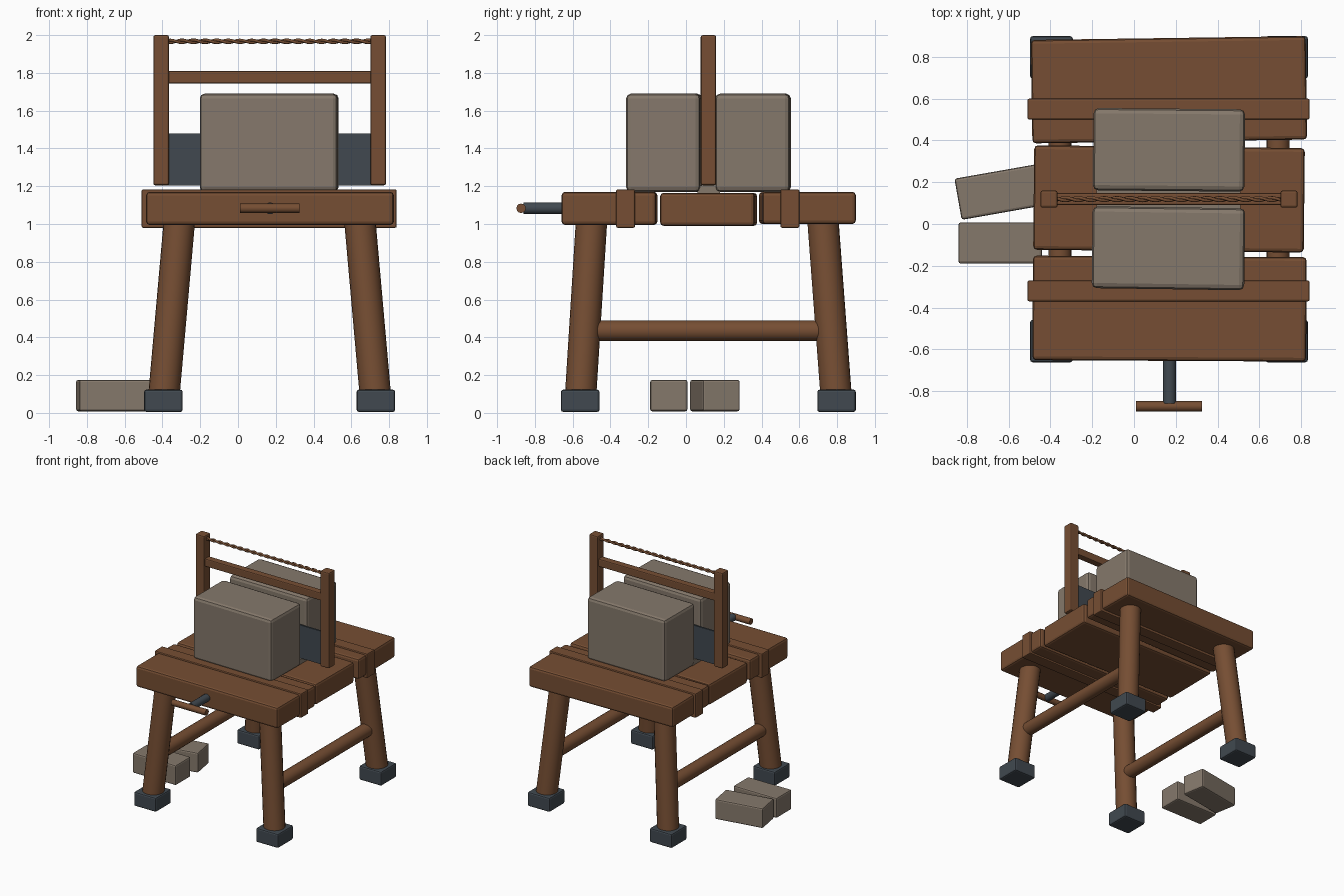
import bpy, math
from mathutils import Vector

cube = bpy.data.objects.get("Cube")
if cube:
    bpy.data.objects.remove(cube, do_unlink=True)


def material(name, color):
    mat = bpy.data.materials.new(name)
    mat.use_nodes = True
    mat.diffuse_color = (*color, 1)
    mat.node_tree.nodes["Principled BSDF"].inputs["Base Color"].default_value = (*color, 1)
    return mat


wood = material("brown wood", (0.18, 0.076, 0.033))
stone = material("grey stone", (0.235, 0.19, 0.148))
metal = material("dark metal", (0.052, 0.066, 0.08))


def box(name, x, y, z, mat, bevel=0.012, turn=0):
    """Bevelled box given by its ranges, turned about z in degrees."""
    spans = (x, y, z)
    bpy.ops.mesh.primitive_cube_add(size=1, location=[(a + b) / 2 for a, b in spans])
    ob = bpy.context.object
    ob.name = name
    ob.scale = [b - a for a, b in spans]
    bpy.ops.object.transform_apply(location=False, rotation=False, scale=True)
    ob.rotation_euler.z = math.radians(turn)
    ob.data.materials.append(mat)
    if bevel:
        mod = ob.modifiers.new("soft edges", "BEVEL")
        mod.width = bevel
        mod.segments = 2
    return ob


def rod(name, start, end, radius, mat, sides=20):
    """Smooth cylinder between two points."""
    a, b = Vector(start), Vector(end)
    bpy.ops.mesh.primitive_cylinder_add(vertices=sides, radius=radius,
                                        depth=(b - a).length, location=(a + b) / 2)
    ob = bpy.context.object
    ob.name = name
    ob.rotation_euler = (b - a).to_track_quat("Z", "Y").to_euler()
    ob.data.materials.append(mat)
    bpy.ops.object.shade_smooth_by_angle(angle=math.radians(40))
    return ob


# Table top planks
box("front_plank", (-0.485, 0.825), (-0.655, -0.155), (0.995, 1.17), wood, 0.018, -0.3)
box("middle_plank", (-0.48, 0.815), (-0.13, 0.37), (0.99, 1.165), wood, 0.018, -0.6)
box("back_plank", (-0.49, 0.825), (0.395, 0.89), (1.0, 1.17), wood, 0.018, 0.8)

# Straps around the planks
for name, y in (("front_strap", -0.32), ("back_strap", 0.55)):
    box(name, (-0.51, 0.84), (y - 0.05, y + 0.05), (0.98, 1.183), wood, 0.008)

# Splayed legs, feet and side stretchers
for side, top_x, foot_x, rail_x in (("right", -0.31, -0.395, -0.355), ("left", 0.645, 0.73, 0.69)):
    for end, top_y, foot_y in (("front", -0.5, -0.56), ("back", 0.725, 0.797)):
        rod(f"{end}_{side}_leg", (foot_x, foot_y, 0.06), (top_x, top_y, 1.02), 0.083, wood)
        box(f"{end}_{side}_foot", (foot_x - 0.102, foot_x + 0.102),
            (foot_y - 0.102, foot_y + 0.102), (0.005, 0.123), metal)
    rod(f"{side}_stretcher", (rail_x, -0.57, 0.435), (rail_x, 0.8, 0.435), 0.055, wood)

# Stone block sawn in two, still joined at the bottom
box("front_stone", (-0.2, 0.53), (-0.312, 0.08), (1.17, 1.69), stone, 0.025, -0.8)
box("back_stone", (-0.195, 0.53), (0.158, 0.552), (1.17, 1.69), stone, 0.025, -0.5)
box("stone_joint", (-0.18, 0.51), (0.06, 0.18), (1.165, 1.205), stone, 0)

# Frame saw
for side, x in (("right", -0.407), ("left", 0.742)):
    box(f"{side}_saw_post", (x - 0.041, x + 0.041), (0.078, 0.16), (1.205, 2.0), wood, 0.01)
box("saw_crossbar", (-0.39, 0.72), (0.09, 0.148), (1.745, 1.81), wood, 0.008)
box("saw_blade", (-0.39, 0.72), (0.112, 0.126), (1.205, 1.48), metal, 0)

# Twisted tension cord from two strands
for strand in range(2):
    curve = bpy.data.curves.new(f"cord_strand_{strand + 1}", "CURVE")
    curve.dimensions = "3D"
    curve.bevel_depth = 0.008
    curve.bevel_resolution = 1
    steps = 108
    spline = curve.splines.new("POLY")
    spline.points.add(steps)
    for i, point in enumerate(spline.points):
        angle = i * math.tau / 12 + strand * math.pi
        point.co = (-0.39 + 1.11 * i / steps, 0.119 + 0.007 * math.cos(angle),
                    1.967 + 0.007 * math.sin(angle), 1)
    curve.materials.append(wood)
    ob = bpy.data.objects.new(curve.name, curve)
    bpy.context.collection.objects.link(ob)

# Vice screw and turning handle
rod("vice_screw", (0.17, -0.86, 1.083), (0.17, -0.6, 1.083), 0.031, metal, 16)
rod("vice_handle", (0.01, -0.873, 1.083), (0.325, -0.873, 1.083), 0.025, wood, 12)

# Cut stones on the floor
box("straight_floor_stone", (-0.84, -0.44), (-0.19, 0.008), (0.008, 0.175), stone)
box("turned_floor_stone", (-0.845, -0.445), (0.053, 0.253), (0.008, 0.175), stone, turn=10)
